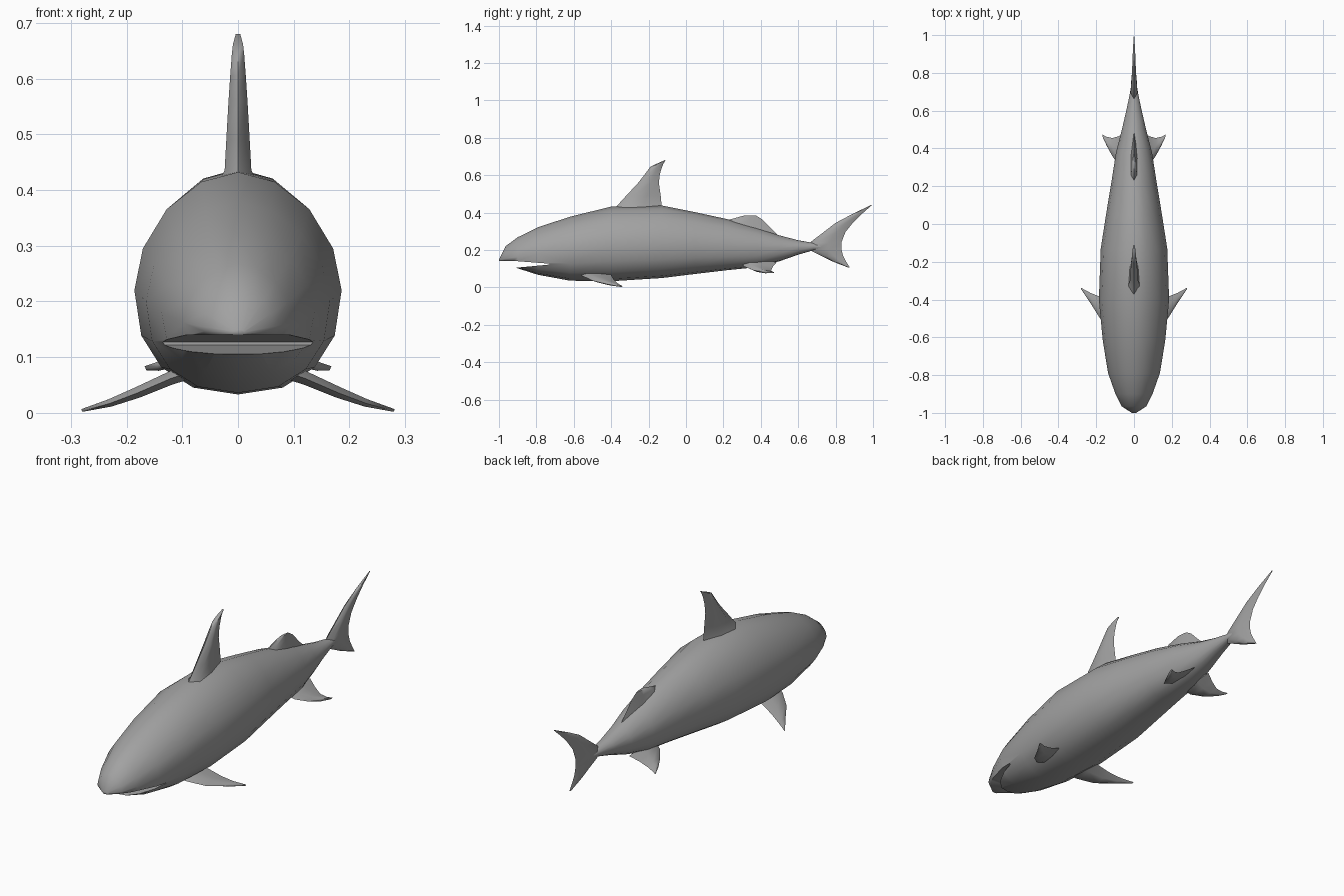
import bpy, math
from mathutils import Vector

grey = bpy.data.materials.new("shark grey")
grey.diffuse_color = (0.36, 0.36, 0.36, 1)


def loft(name, rings):
    """Skin equal-length rings of points and cap both ends."""
    n = len(rings[0])
    verts = [p for ring in rings for p in ring]
    faces = [tuple(range(n))[::-1], tuple(range(len(verts) - n, len(verts)))]
    for r in range(len(rings) - 1):
        for i in range(n):
            a, b = r * n + i, r * n + (i + 1) % n
            faces.append((a, b, b + n, a + n))
    mesh = bpy.data.meshes.new(name)
    mesh.from_pydata(verts, [], faces)
    mesh.materials.append(grey)
    obj = bpy.data.objects.new(name, mesh)
    bpy.context.collection.objects.link(obj)
    select(obj)
    bpy.ops.object.mode_set(mode='EDIT')
    bpy.ops.mesh.select_all(action='SELECT')
    bpy.ops.mesh.normals_make_consistent(inside=False)
    bpy.ops.object.mode_set(mode='OBJECT')
    return obj


def select(obj):
    bpy.ops.object.select_all(action='DESELECT')
    obj.select_set(True)
    bpy.context.view_layer.objects.active = obj


def smooth(obj, degrees):
    select(obj)
    bpy.ops.object.shade_smooth_by_angle(angle=math.radians(degrees))


def fin(name, sections, thick_dir):
    """Sections are (leading point, trailing point, half thickness)."""
    t = Vector(thick_dir).normalized()
    rings = []
    for lead, trail, h in sections:
        a, b = Vector(lead), Vector(trail)
        near, far = a.lerp(b, 0.2), a.lerp(b, 0.6)
        rings.append([a, near + t * h, far + t * h * 0.8, b,
                      far - t * h * 0.8, near - t * h])
    smooth(loft(name, rings), 60)


def upright_fin(name, rows):
    """Rows are (z, leading y, trailing y, half thickness)."""
    fin(name, [((0, a, z), (0, b, z), h) for z, a, b, h in rows], (1, 0, 0))


def body_ring(y, top, bottom, width, mid, n=16):
    ring = []
    for i in range(n):
        a = 2 * math.pi * i / n
        c, s = math.cos(a), math.sin(a)
        e = 2 / (1.85 if s > 0 else 2.3)
        x = math.copysign(abs(c) ** e, c) * width
        z = mid + abs(s) ** e * ((top - mid) if s > 0 else (bottom - mid))
        ring.append((x, y, z))
    return ring


# Body: y, top, bottom, half width, height of widest point
body = loft("body", [body_ring(*r) for r in [
    (-1.00, 0.150, 0.138, 0.012, 0.145),
    (-0.965, 0.220, 0.135, 0.065, 0.155),
    (-0.90, 0.268, 0.102, 0.098, 0.162),
    (-0.79, 0.322, 0.067, 0.137, 0.180),
    (-0.62, 0.378, 0.036, 0.165, 0.200),
    (-0.40, 0.432, 0.033, 0.186, 0.220),
    (-0.13, 0.438, 0.050, 0.176, 0.225),
    (0.05, 0.402, 0.072, 0.148, 0.225),
    (0.22, 0.365, 0.092, 0.120, 0.220),
    (0.38, 0.318, 0.108, 0.095, 0.215),
    (0.50, 0.278, 0.140, 0.064, 0.210),
    (0.60, 0.252, 0.175, 0.041, 0.215),
    (0.68, 0.238, 0.198, 0.024, 0.218),
    (0.76, 0.230, 0.206, 0.010, 0.218),
]])

# Open mouth: a wedge cut between snout and lower jaw
profile = [(-0.73, 0.122), (-0.90, 0.106), (-1.1, 0.086),
           (-1.1, 0.140), (-0.90, 0.140), (-0.73, 0.127)]
wedge = loft("mouth_cutter", [[(x, y, z) for y, z in profile] for x in (-0.3, 0.3)])
wedge.hide_render = True
cut = body.modifiers.new("mouth", 'BOOLEAN')
cut.operation, cut.solver, cut.object = 'DIFFERENCE', 'EXACT', wedge
select(body)
bpy.ops.object.modifier_apply(modifier="mouth")
bpy.data.objects.remove(wedge)
smooth(body, 50)

# Fins on the back
upright_fin("dorsal_fin", [
    (0.390, -0.42, -0.10, 0.050), (0.435, -0.37, -0.13, 0.024),
    (0.490, -0.32, -0.135, 0.021), (0.560, -0.255, -0.145, 0.017),
    (0.605, -0.22, -0.14, 0.014), (0.645, -0.19, -0.128, 0.011),
    (0.662, -0.155, -0.12, 0.009), (0.680, -0.114, -0.110, 0.004)])
upright_fin("rear_dorsal_fin", [
    (0.270, 0.18, 0.50, 0.035), (0.320, 0.20, 0.45, 0.022),
    (0.362, 0.23, 0.41, 0.014), (0.384, 0.31, 0.375, 0.006)])

# Tail
upright_fin("tail_fin", [
    (0.106, 0.868, 0.876, 0.003), (0.140, 0.78, 0.855, 0.008),
    (0.168, 0.725, 0.840, 0.012), (0.200, 0.66, 0.832, 0.018),
    (0.238, 0.66, 0.830, 0.018), (0.295, 0.735, 0.852, 0.013),
    (0.345, 0.80, 0.892, 0.010), (0.390, 0.885, 0.937, 0.007),
    (0.440, 0.988, 0.994, 0.002)])

# Paired fins underneath
for side, s in (("left", 1), ("right", -1)):
    fin(side + "_pectoral_fin", [
        ((s * x, a, z), (s * x, b, z + 0.004), h) for x, a, b, z, h in [
            (0.08, -0.57, -0.39, 0.075, 0.013), (0.12, -0.555, -0.40, 0.062, 0.012),
            (0.18, -0.50, -0.385, 0.036, 0.010), (0.23, -0.42, -0.365, 0.017, 0.007),
            (0.28, -0.345, -0.338, 0.003, 0.002)]], (s * 0.4, 0, 1))
    fin(side + "_pelvic_fin", [
        ((s * x, a, z), (s * x, b, z), h) for x, a, b, z, h in [
            (0.04, 0.29, 0.485, 0.135, 0.016), (0.08, 0.31, 0.465, 0.112, 0.014),
            (0.115, 0.36, 0.455, 0.092, 0.010), (0.145, 0.415, 0.462, 0.083, 0.008),
            (0.166, 0.462, 0.473, 0.080, 0.004)]], (s * 0.4, 0, 1))
